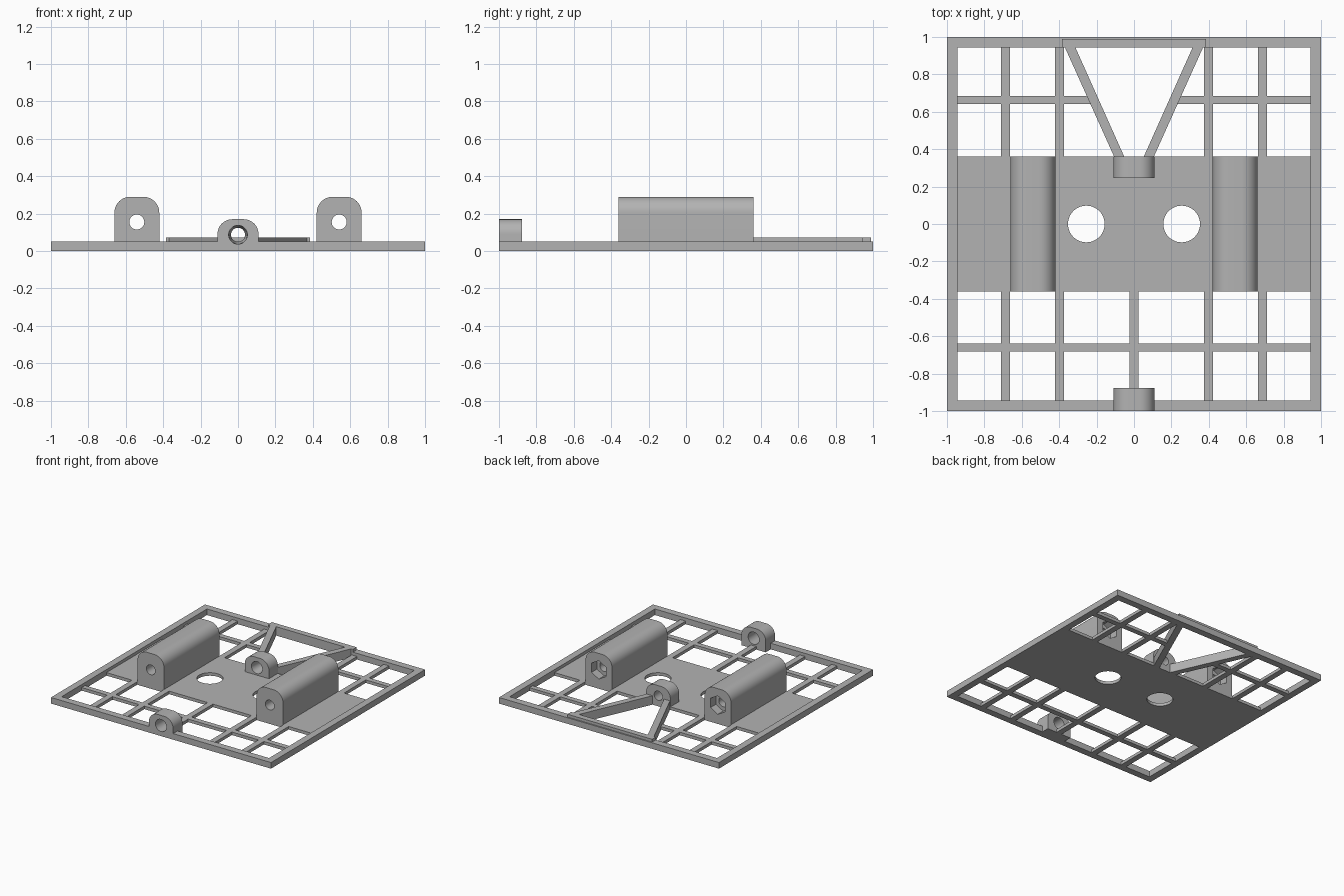
import bpy
import bmesh
from math import pi, cos, sin
from mathutils import Matrix

if "Cube" in bpy.data.objects:
    bpy.data.objects.remove(bpy.data.objects["Cube"], do_unlink=True)

grey = bpy.data.materials.new("plain grey")
grey.use_nodes = True
grey.diffuse_color = (0.45, 0.45, 0.45, 1)
grey.node_tree.nodes["Principled BSDF"].inputs["Base Color"].default_value = (0.45, 0.45, 0.45, 1)

FRAME_H, SHEET_H, INNER, PLATE_Y = 0.05, 0.025, 0.943, 0.36


def add_object(name, bm):
    bmesh.ops.recalc_face_normals(bm, faces=bm.faces)
    mesh = bpy.data.meshes.new(name)
    bm.to_mesh(mesh)
    bm.free()
    mesh.materials.append(grey)
    obj = bpy.data.objects.new(name, mesh)
    bpy.context.collection.objects.link(obj)
    return obj


def prism(name, start, end):
    """Solid between two matching closed outlines."""
    bm = bmesh.new()
    a = [bm.verts.new(p) for p in start]
    b = [bm.verts.new(p) for p in end]
    bm.faces.new(a)
    bm.faces.new(b)
    for i in range(len(a)):
        j = (i + 1) % len(a)
        bm.faces.new((a[i], a[j], b[j], b[i]))
    return add_object(name, bm)


def slab(name, outline, z0, z1):
    return prism(name, [(x, y, z0) for x, y in outline], [(x, y, z1) for x, y in outline])


def box(name, x0, x1, y0, y1, z0, z1):
    return slab(name, [(x0, y0), (x1, y0), (x1, y1), (x0, y1)], z0, z1)


def rounded_block(name, x, half, y0, y1, height, r):
    """Upright block with both top edges rounded along y."""
    pts = [(x - half, 0), (x + half, 0)]
    for side, a0 in ((1, 0), (-1, pi / 2)):
        for i in range(13):
            a = a0 + i * pi / 24
            pts.append((x + side * (half - r) + r * cos(a), height - r + r * sin(a)))
    return prism(name, [(px, y0, pz) for px, pz in pts], [(px, y1, pz) for px, pz in pts])


def cylinder(x, y, z, r1, r2, length, sides, along_y=True, turn=0):
    bm = bmesh.new()
    bmesh.ops.create_cone(bm, cap_ends=True, segments=sides, radius1=r1, radius2=r2, depth=length)
    spin = Matrix.Rotation(-pi / 2 if along_y else 0, 4, 'X') @ Matrix.Rotation(turn, 4, 'Z')
    bmesh.ops.transform(bm, matrix=Matrix.Translation((x, y, z)) @ spin, verts=bm.verts)
    cutter = add_object("cutter", bm)
    cutter.hide_render = True
    return cutter


def cut(cutter, *targets):
    for obj in targets:
        mod = obj.modifiers.new("cut", 'BOOLEAN')
        mod.operation, mod.solver, mod.object = 'DIFFERENCE', 'EXACT', cutter
        bpy.context.view_layer.objects.active = obj
        bpy.ops.object.modifier_apply(modifier=mod.name)
    bpy.data.objects.remove(cutter, do_unlink=True)


def smooth(obj):
    bpy.ops.object.select_all(action='DESELECT')
    obj.select_set(True)
    bpy.context.view_layer.objects.active = obj
    bpy.ops.object.shade_smooth_by_angle(angle=pi / 6)


# Outer frame and centre plate
frame = box("outer_frame", -1, 1, -1, 1, 0, FRAME_H)
cut(box("cutter", -INNER, INNER, -INNER, INNER, -1, 1), frame)
plate = box("centre_plate", -INNER, INNER, -PLATE_Y, PLATE_Y, 0, SHEET_H)
for x in (-0.255, 0.255):
    cut(cylinder(x, 0, 0, 0.098, 0.098, 0.2, 48, along_y=False), plate)

# Lattice ribs in front of and behind the plate
for x in (-0.688, -0.398, 0.398, 0.688):
    box("back_rib", x - 0.024, x + 0.024, PLATE_Y, INNER, 0, SHEET_H)
    box("front_rib", x - 0.024, x + 0.024, -INNER, -PLATE_Y, 0, SHEET_H)
box("front_middle_rib", -0.024, 0.024, -INNER, -PLATE_Y, 0, SHEET_H)
box("front_cross_rib", -INNER, INNER, -0.682, -0.638, 0, SHEET_H)
for s, side in ((-1, "right"), (1, "left")):
    x0, x1 = sorted((s * 0.21, s * INNER))
    box(side + "_back_cross_rib", x0, x1, 0.642, 0.685, 0, SHEET_H)

    # Diagonal brace
    brace = [(0.05, 0.355), (0.104, 0.355), (0.372, 0.95), (0.316, 0.95)]
    slab(side + "_diagonal_brace", [(s * x, y) for x, y in brace], 0, 0.073)

    # Long bearing block with a through bore and a hexagonal nut pocket
    x = s * 0.541
    block = rounded_block(side + "_bearing_block", x, 0.12, -PLATE_Y, PLATE_Y, 0.29, 0.085)
    cut(cylinder(x, 0, 0.155, 0.04, 0.04, 1, 32), block)
    cut(cylinder(x, PLATE_Y, 0.155, 0.076, 0.076, 0.14, 6), block)
    smooth(block)

box("back_brace_bar", -0.385, 0.385, INNER, 0.99, FRAME_H - 0.005, 0.073)

# Small bored lugs at the front edge and at the tip of the braces
front_lug = rounded_block("front_lug", 0, 0.11, -1, -0.878, 0.17, 0.08)
cut(cylinder(0, -0.94, 0.087, 0.05, 0.05, 0.3, 32), front_lug, frame)
middle_lug = rounded_block("middle_lug", 0, 0.11, 0.245, PLATE_Y, 0.17, 0.08)
cut(cylinder(0, 0.3025, 0.087, 0.05, 0.037, 0.125, 32), middle_lug)
for lug in (front_lug, middle_lug):
    smooth(lug)
